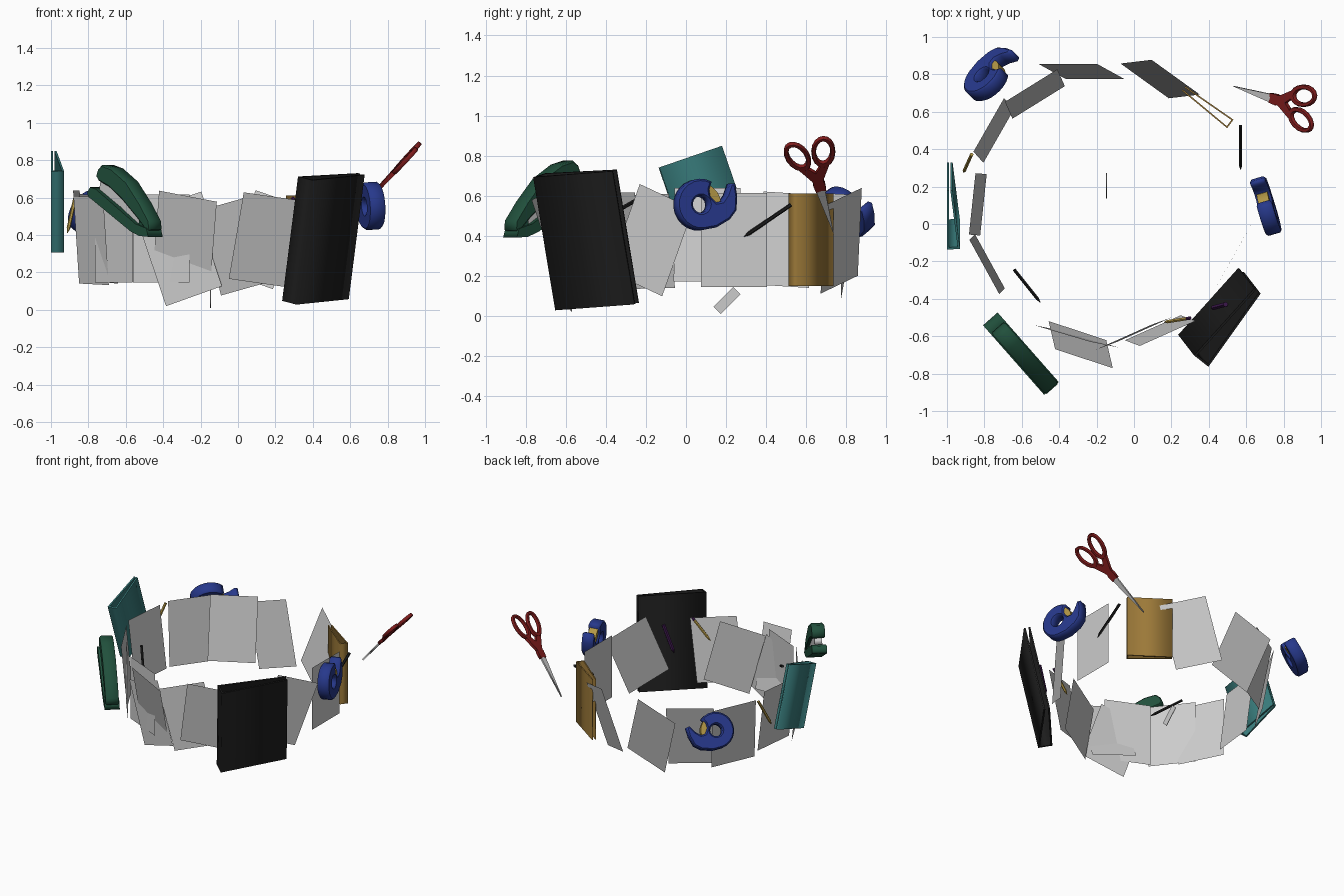
import bpy, bmesh, math
from mathutils import Vector, Matrix

if "Cube" in bpy.data.objects:
    bpy.data.objects.remove(bpy.data.objects["Cube"])

BLUE, GREEN, RED = (.02, .04, .26), (.015, .08, .045), (.22, .012, .012)
TEAL, BROWN, BLACK = (.04, .2, .2), (.33, .19, .04), (.012, .012, .012)
YELLOW, PURPLE = (.45, .31, .06), (.05, .01, .08)


def paint(ob, color):
    if color:
        m = bpy.data.materials.get(str(color)) or bpy.data.materials.new(str(color))
        m.diffuse_color = (*color, 1)
        m.use_nodes = True
        m.node_tree.nodes["Principled BSDF"].inputs["Base Color"].default_value = m.diffuse_color
        ob.data.materials.append(m)


def add(name, mesh, color=None):
    ob = bpy.data.objects.new(name, mesh)
    bpy.context.collection.objects.link(ob)
    paint(ob, color)
    return ob


def frame(origin, z, x):
    z = Vector(z).normalized()
    x = Vector(x)
    x = (x - z * x.dot(z)).normalized()
    m = Matrix((x, z.cross(x), z)).transposed().to_4x4()
    m.translation = Vector(origin)
    return m


def slab(name, mat, loops, half, color=None, bevel=0.0):
    """Filled outline (later loops cut holes), extruded both ways along the frame's z."""
    cu = bpy.data.curves.new(name, 'CURVE')
    cu.dimensions, cu.fill_mode = '2D', 'BOTH'
    cu.extrude, cu.bevel_depth, cu.bevel_resolution = half - bevel, bevel, 0
    cu.offset = -bevel
    for pts in loops:
        s = cu.splines.new('POLY')
        s.points.add(len(pts) - 1)
        for p, (u, v) in zip(s.points, pts):
            p.co = (u, v, 0, 1)
        s.use_cyclic_u = True
    tmp = bpy.data.objects.new("tmp", cu)
    bpy.context.collection.objects.link(tmp)
    dg = bpy.context.evaluated_depsgraph_get()
    mesh = bpy.data.meshes.new_from_object(tmp.evaluated_get(dg))
    bpy.data.objects.remove(tmp)
    mesh.transform(mat)
    return add(name, mesh, color)


def arc(cx, cy, rx, ry, a0=0, a1=360, n=16, turn=0):
    full = a1 - a0 == 360
    c, s = math.cos(turn), math.sin(turn)
    out = []
    for i in range(n if full else n + 1):
        a = math.radians(a0 + (a1 - a0) * i / n)
        x, y = rx * math.cos(a), ry * math.sin(a)
        out.append((cx + c * x - s * y, cy + s * x + c * y))
    return out


# Paper sheets: centre, then plan direction of the width and lean of the height
W, H = .33, .47


def sheet(i, cx, cy, cz, wx, wy, hx, hy):
    hz = math.sqrt(H * H - hx * hx - hy * hy)
    h = Vector((hx, hy, hz))
    w = Vector((wx, wy, -(wx * hx + wy * hy) / hz)).normalized() * W
    c = Vector((cx, cy, cz))
    me = bpy.data.meshes.new("paper_sheet")
    me.from_pydata([c - w/2 - h/2, c + w/2 - h/2, c + w/2 + h/2, c - w/2 + h/2], [], [(0, 1, 2, 3)])
    add(f"paper_sheet_{i}", me)


SHEETS = [
    (-.28, .815, .36, .315, .0, -.145, .08),
    (.14, .775, .375, .257, -.185, .166, .02),
    (-.53, .695, .38, .29, .18, -.04, .09),
    (-.75, .5, .38, .16, .28, -.053, .06),
    (-.835, .105, .405, .035, .33, -.06, .005),
    (-.785, -.215, .37, .165, -.3, -.03, -.03),
    (-.665, -.385, .38, .2, -.26, 0, 0),
    (-.41, -.56, .38, .3, -.135, 0, 0),
    (-.285, -.645, .385, .29, -.096, .035, -.15),
    (-.31, -.6, .295, .27, -.08, -.15, .03),
    (0, -.585, .345, .29, .13, -.11, -.04),
    (.14, -.57, .375, .29, .13, .08, -.03),
    (.53, -.175, .378, .13, .235, .085, .155),
    (.57, .24, .378, 0, .33, 0, 0),
]
# the sheet beside the large book is turned the other way in its own plane
SHEETS[12] = (.53, -.175, .378, .148, .265, .087, .155)
for i, s in enumerate(SHEETS):
    sheet(i, *s)

# Small paper strip lying below the ring
slab("paper_strip", frame((-.147, .205, .077), (1, 0, 0), (0, .7, .7)),
     [[(-.07, -.026), (.07, -.026), (.07, .026), (-.07, .026)]], .002)


# Half-open book covers: U-shaped section swept along the spine
def book(name, spine, w, h, ts, to, color, c=.012):
    L, a, b = Vector(w).length, ts / 2, to / 2
    prof = [(0, -a), (L, -b), (L, -b + c), (c, -a + c), (c, a - c), (L, b - c), (L, b), (0, a)]
    slab(name, frame(spine, h, w), [prof], Vector(h).length / 2, color)


book("black_book", (.317, -.678, .37), (.30, .375, .02), (.085, -.11, .665), .1, .045, BLACK)
book("teal_book", (-.965, -.06, .523), (-.02, .315, .105), (0, -.15, .435), .07, .03, TEAL)
book("brown_book", (.515, .535, .38), (-.25, .19, 0), (0, 0, .46), .057, .03, BROWN, .008)


# Tape dispensers: snail-shaped body with a round hole, tape roll in the notch
def tape(name, origin, z, x):
    m = frame(origin, z, x)
    body = arc(0, 0, .125, .128, 62, 275, 14)
    body += [(.08, -.115), (.15, -.075), (.185, -.03), (.19, .04), (.18, .105), (.155, .105),
             (.135, .05), (.11, .015), (.08, .01), (.05, .04), (.045, .075)]
    slab(name + "_body", m, [body, arc(0, 0, .042, .042, n=14)], .042, BLUE, .01)
    slab(name + "_roll", m, [arc(0, 0, .107, .107, n=20), arc(0, 0, .046, .046, n=14)], .03, YELLOW)


tape("tape_right", (.715, .065, .555), (.95, .28, .06), (-.29, .96, 0))
tape("tape_back", (-.79, .775, .52), (.6, -.6, -.5), (.62, .62, -.4))

# Scissors: origin at the tip, x along the blades
sc = frame((.53, .738, .41), (-.0515, -.003, .047), (.375, -.118, .40))
for sgn, side in ((1, "upper"), (-1, "lower")):
    turn = sgn * .22
    slab(f"scissors_{side}_ring", sc,
         [arc(.555, sgn * .066, .1, .06, turn=turn), arc(.56, sgn * .066, .072, .036, turn=turn)],
         .012, RED, .004)
    slab(f"scissors_{side}_shank", sc,
         [[(.3, -sgn * .026), (.35, -sgn * .03), (.42, -sgn * .005), (.485, sgn * .045),
           (.465, sgn * .075), (.38, sgn * .03), (.31, sgn * .012)][::sgn]], .011, RED)
    slab(f"scissors_{side}_blade", sc @ Matrix.Translation((0, 0, sgn * .003)),
         [[(0, 0), (.32, -.026), (.34, 0), (.32, .022)]], .003)

# Stapler: side profiles in (length, height)
st = frame((-.59, -.71, 0), (-.75, -.66, 0), (.66, -.75, 0))
slab("stapler_arm", st, [[(-.21, .715), (-.195, .75), (-.16, .775), (-.08, .755), (.04, .685),
                          (.15, .57), (.225, .475), (.23, .43), (.2, .42), (.13, .485),
                          (.0, .59), (-.1, .655), (-.19, .69)]], .046, GREEN, .008)
slab("stapler_magazine", st, [[(-.19, .69), (.0, .6), (.19, .44), (.17, .425),
                               (-.02, .545), (-.2, .645)]], .026)
slab("stapler_base", st, [[(-.27, .625), (-.245, .655), (-.2, .645), (.12, .46), (.21, .435),
                           (.225, .39), (.15, .395), (.08, .42), (-.26, .605)]], .052, GREEN)
slab("stapler_hinge", st, [[(.14, .48), (.21, .45), (.215, .41), (.13, .44)]], .04, GREEN)


# Pencils: six-sided shaft, pointed tip, optional coloured end
def pencil(name, a, b, r, color, end=None):
    a, b = Vector(a), Vector(b)
    d = (b - a).normalized()
    rot = d.to_track_quat('Z', 'Y').to_matrix().to_4x4()

    def piece(part, p, q, r1, r2, col):
        bm = bmesh.new()
        bmesh.ops.create_cone(bm, cap_ends=True, segments=6, radius1=r1, radius2=r2,
                              depth=(q - p).length)
        bm.transform(Matrix.Translation((p + q) / 2) @ rot)
        me = bpy.data.meshes.new(part)
        bm.to_mesh(me)
        bm.free()
        add(part, me, col)

    t, e = a + d * .03, b - d * .025
    piece(name + "_tip", a, t, .001, r, color)
    piece(name + "_shaft", t, e, r, r, color)
    piece(name + "_end", e, b, r, r, end or color)


pencil("black_pen_right", (.57, .29, .395), (.57, .525, .555), .01, BLACK)
pencil("black_pen_left", (-.5, -.42, .48), (-.64, -.245, .58), .01, BLACK)
pencil("yellow_pencil_left", (-.912, .275, .41), (-.868, .372, .61), .01, YELLOW)
pencil("yellow_pencil_front", (.16, -.525, .45), (.3, -.503, .6), .01, YELLOW, PURPLE)
pencil("purple_pen", (.415, -.45, .32), (.49, -.43, .52), .014, PURPLE)
